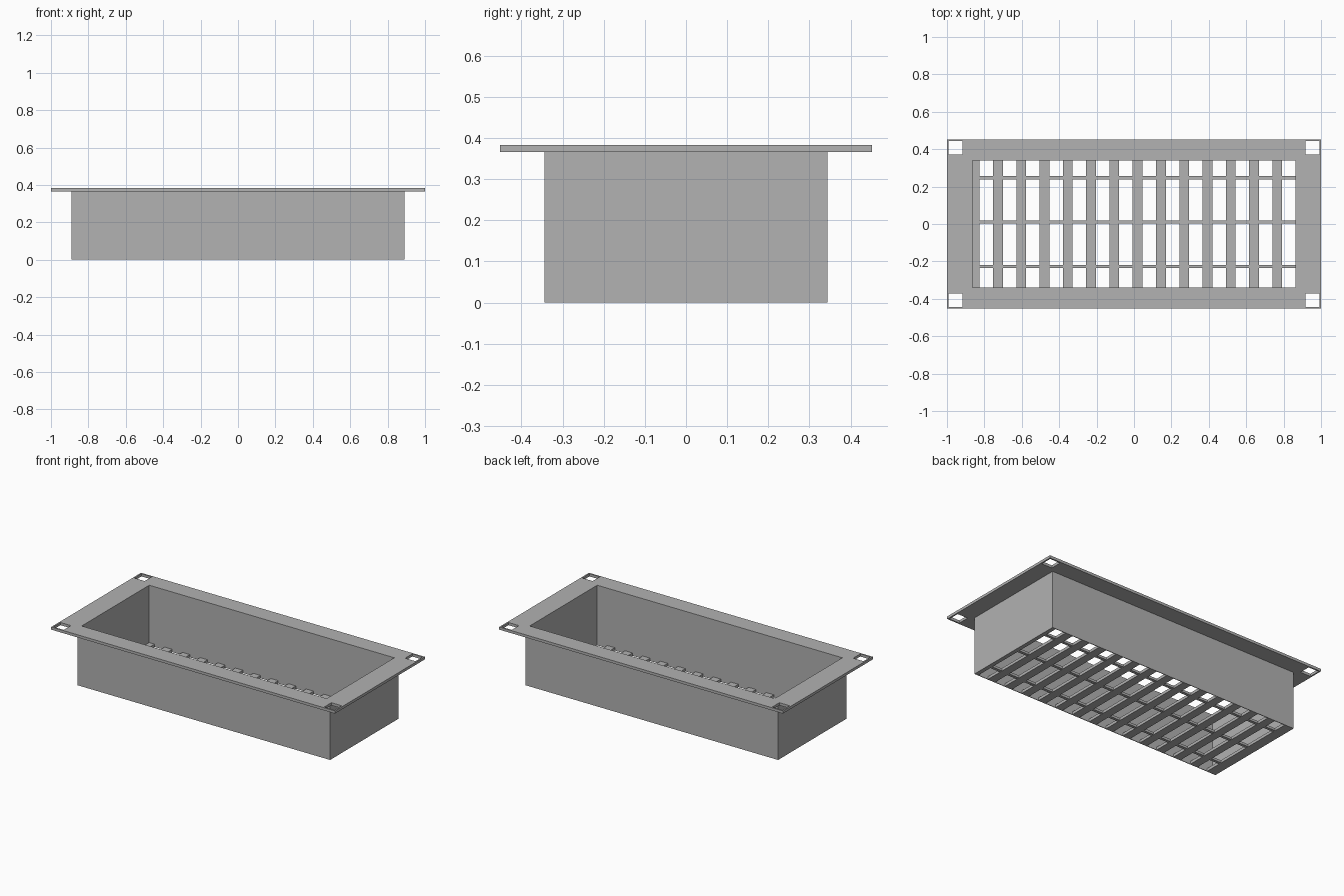
import bpy, bmesh

if "Cube" in bpy.data.objects:
    bpy.data.objects.remove(bpy.data.objects["Cube"])

grey = bpy.data.materials.new("plain grey")
grey.diffuse_color = (0.445, 0.445, 0.445, 1)
grey.use_nodes = True
grey.node_tree.nodes["Principled BSDF"].inputs["Base Color"].default_value = grey.diffuse_color


def plate(name, xs, ys, z0, z1, is_hole):
    """Slab on an x/y grid of break lines, with some cells left open."""
    bm = bmesh.new()
    verts = {(i, j): bm.verts.new((x, y, z0))
             for i, x in enumerate(xs) for j, y in enumerate(ys)}
    for i in range(len(xs) - 1):
        for j in range(len(ys) - 1):
            if not is_hole(i, j):
                bm.faces.new([verts[i, j], verts[i + 1, j],
                              verts[i + 1, j + 1], verts[i, j + 1]])
    bmesh.ops.delete(bm, geom=[v for v in bm.verts if not v.link_faces], context='VERTS')
    # thicken upward, then merge the flat cells
    res = bmesh.ops.extrude_face_region(bm, geom=bm.faces[:], use_keep_orig=True)
    top = [g for g in res["geom"] if isinstance(g, bmesh.types.BMVert)]
    bmesh.ops.translate(bm, verts=top, vec=(0, 0, z1 - z0))
    bmesh.ops.recalc_face_normals(bm, faces=bm.faces[:])
    bmesh.ops.dissolve_limit(bm, angle_limit=0.01, verts=bm.verts[:], edges=bm.edges[:])
    mesh = bpy.data.meshes.new(name)
    bm.to_mesh(mesh)
    bm.free()
    mesh.materials.append(grey)
    obj = bpy.data.objects.new(name, mesh)
    bpy.context.collection.objects.link(obj)
    return obj


IN_X, IN_Y = 0.864, 0.34       # inside of the tray
RIM_Z, TOP_Z = 0.366, 0.383    # flange underside and top
FLOOR = 0.018

# tray walls
plate("tray_walls", [-0.89, -IN_X, IN_X, 0.89], [-0.344, -IN_Y, IN_Y, 0.344],
      0, RIM_Z, lambda i, j: i == 1 and j == 1)

# flange with central opening and four square corner holes
fx = [0.918, 0.991, 1.0]
fy = [0.371, 0.443, 0.452]
plate("flange",
      [-x for x in reversed(fx)] + [-IN_X, IN_X] + fx,
      [-y for y in reversed(fy)] + [-IN_Y, IN_Y] + fy,
      RIM_Z, TOP_Z,
      lambda i, j: (i == 3 and j == 3) or (i in (0 + 1, 5) and j in (1, 5)))

# solid strip at the left end of the floor
plate("floor_strip", [-IN_X, -0.826], [-IN_Y, IN_Y], 0, FLOOR, lambda i, j: False)

# floor slats
START, PITCH, GAP = -0.826, 0.1245, 0.072
for k in range(13):
    x = START + PITCH * k + GAP
    plate(f"floor_slat_{k + 1}", [x, x + PITCH - GAP], [-IN_Y, IN_Y],
          0, FLOOR, lambda i, j: False)

# thin cross bars tying the slats together
for k, y in enumerate((-0.227, 0.011, 0.248)):
    plate(f"cross_bar_{k + 1}", [START, IN_X], [y - 0.009, y + 0.009],
          0.001, FLOOR - 0.002, lambda i, j: False)
